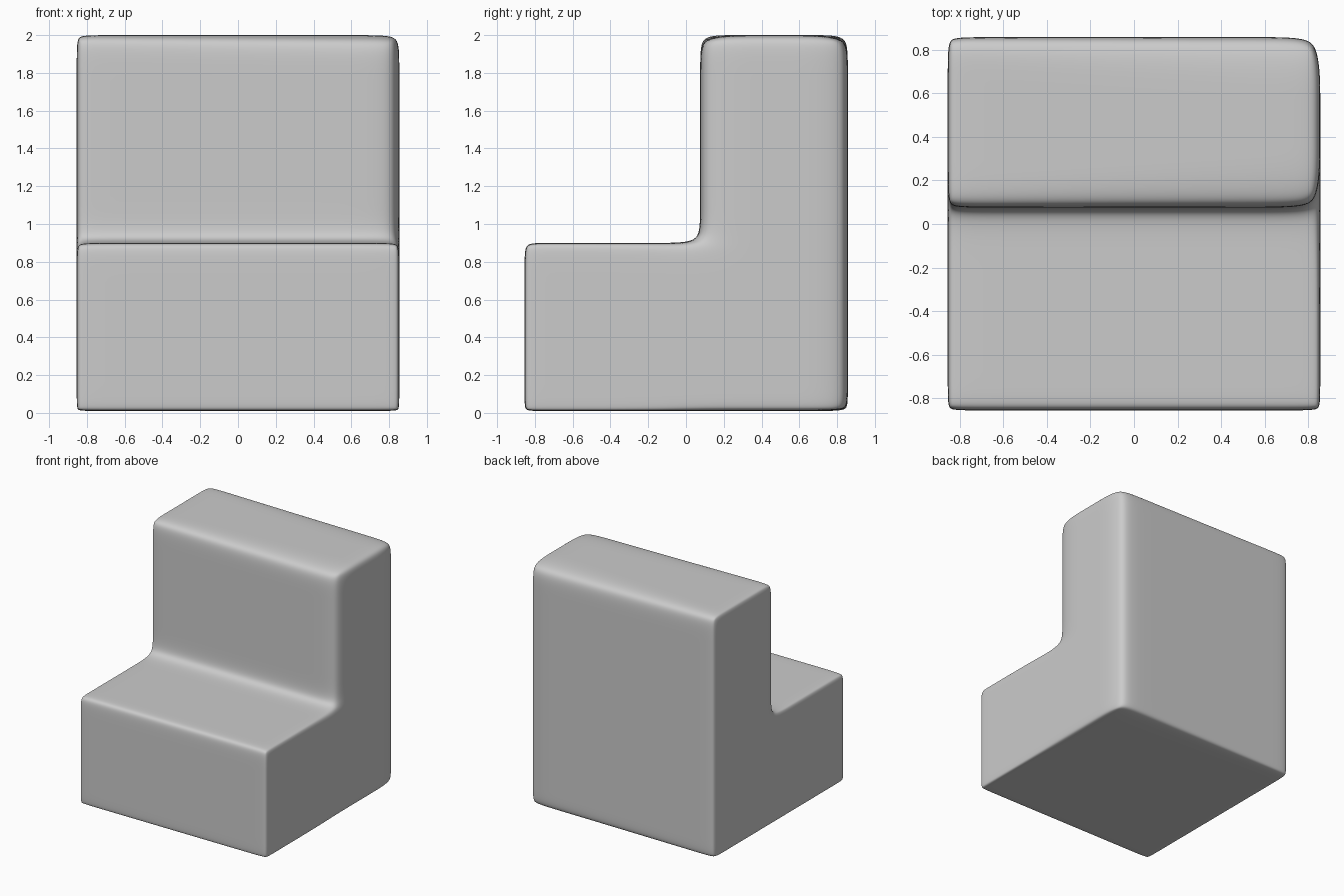
import bpy, bmesh

if "Cube" in bpy.data.objects:
    bpy.data.objects.remove(bpy.data.objects["Cube"])

# Control cage levels: each corner plane has a support loop beside it
YS = [-0.855, -0.775, -0.12, 0.075, None, None, 0.857]
ZS = [0.01, 0.05, 0.80, 0.90, 1.03, 1.88, 2.0]
HALF = 0.854
NX, NY, NZ = 3, 6, 6


def point(i, j, k):
    # Right end of the backrest is softer than the left end
    right = i >= 2
    inset = 0.14 if right and j >= 3 else 0.06
    x = (-HALF, -HALF + inset, HALF - inset, HALF)[i]
    soft = 0.33 if right else 0.15
    y = YS[j]
    if j == 4:
        y = YS[3] + soft
    elif j == 5:
        y = YS[6] - soft
    return x, y, ZS[k]


def filled(i, j, k):
    # Stepped L-shape: low seat in front, tall back behind
    inside = 0 <= i < NX and 0 <= j < NY and 0 <= k < NZ
    return inside and (j >= 3 or k < 3)


# Skin the filled cells of the grid with quads
bm = bmesh.new()
verts = {}


def vert(key):
    if key not in verts:
        verts[key] = bm.verts.new(point(*key))
    return verts[key]


for i in range(NX):
    for j in range(NY):
        for k in range(NZ):
            if not filled(i, j, k):
                continue
            for axis in range(3):
                for side in (0, 1):
                    n = [i, j, k]
                    n[axis] += 2 * side - 1
                    if filled(*n):
                        continue
                    u, v = (axis + 1) % 3, (axis + 2) % 3
                    loop = []
                    for a, b in ((0, 0), (1, 0), (1, 1), (0, 1)):
                        c = [i, j, k]
                        c[axis] += side
                        c[u] += a
                        c[v] += b
                        loop.append(vert(tuple(c)))
                    bm.faces.new(loop if side else loop[::-1])

bmesh.ops.recalc_face_normals(bm, faces=bm.faces)
for f in bm.faces:
    f.smooth = True
mesh = bpy.data.meshes.new("padded_seat")
bm.to_mesh(mesh)
bm.free()

# Padded seat and back in one soft block
seat = bpy.data.objects.new("padded_seat", mesh)
bpy.context.collection.objects.link(seat)
sub = seat.modifiers.new("soft_edges", 'SUBSURF')
sub.levels = sub.render_levels = 4
